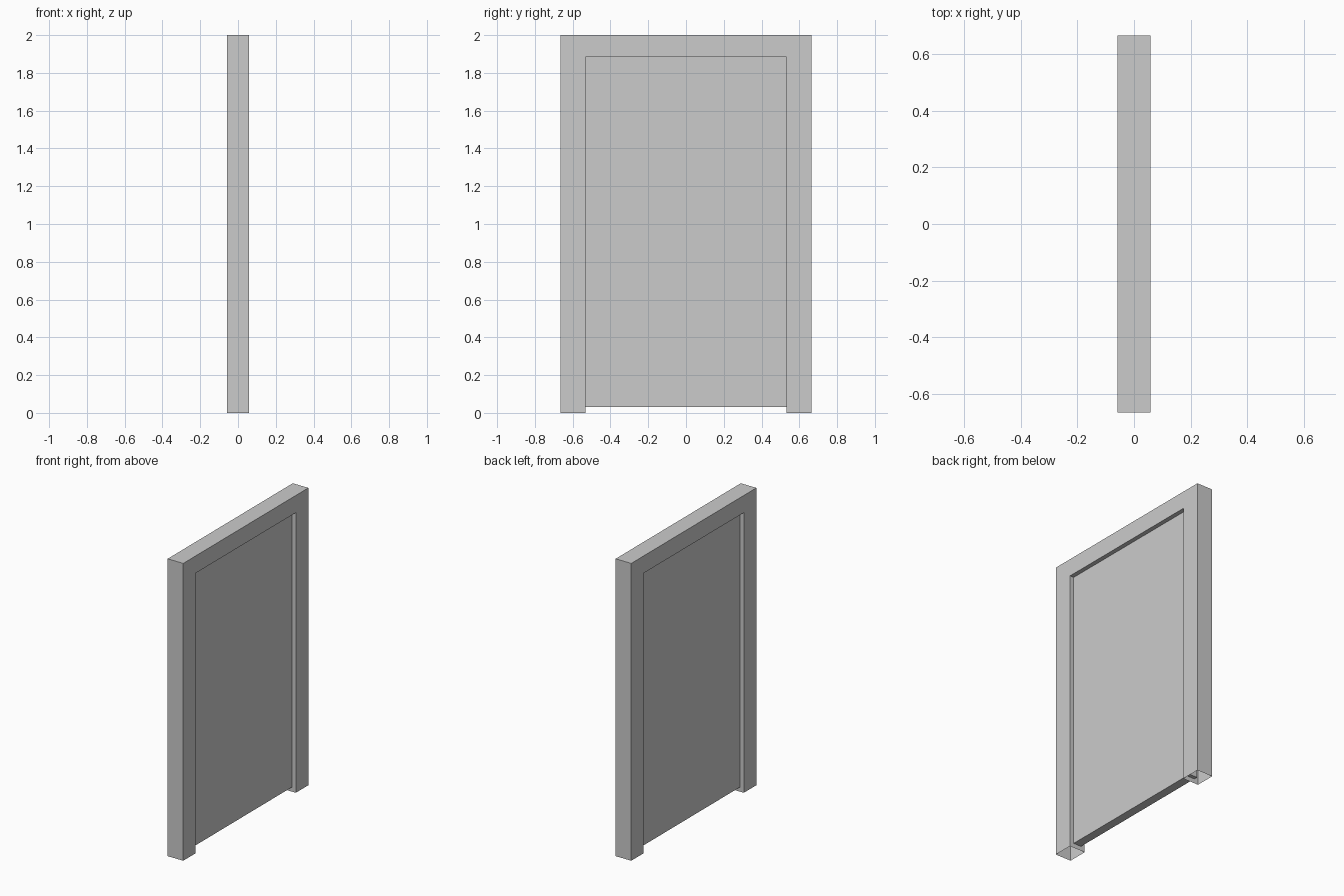
import bpy, bmesh

if "Cube" in bpy.data.objects:
    bpy.data.objects.remove(bpy.data.objects["Cube"])

OUT_Y, IN_Y = 0.665, 0.532      # outer and inner half widths of the frame
TOP, IN_TOP = 2.0, 1.884        # outer and inner heights of the frame
HALF_D = 0.058                  # half depth of the frame
PANEL_D, LAP, GAP = 0.029, 0.025, 0.03   # panel half depth, overlap into frame, floor gap


def finish(name, bm):
    bmesh.ops.recalc_face_normals(bm, faces=bm.faces)
    mesh = bpy.data.meshes.new(name)
    bm.to_mesh(mesh)
    bm.free()
    obj = bpy.data.objects.new(name, mesh)
    bpy.context.collection.objects.link(obj)
    return obj


# Door frame: an upside-down U profile extruded through its depth
bm = bmesh.new()
profile = [(-OUT_Y, 0), (-OUT_Y, TOP), (OUT_Y, TOP), (OUT_Y, 0),
           (IN_Y, 0), (IN_Y, IN_TOP), (-IN_Y, IN_TOP), (-IN_Y, 0)]
face = bm.faces.new([bm.verts.new((-HALF_D, y, z)) for y, z in profile])
ext = bmesh.ops.extrude_face_region(bm, geom=[face], use_keep_orig=True)
verts = [g for g in ext["geom"] if isinstance(g, bmesh.types.BMVert)]
bmesh.ops.translate(bm, verts=verts, vec=(2 * HALF_D, 0, 0))
bmesh.ops.recalc_face_normals(bm, faces=bm.faces)
# The feet are open underneath
feet = [f for f in bm.faces if all(v.co.z < 0.001 for v in f.verts)]
bmesh.ops.delete(bm, geom=feet, context='FACES_ONLY')
finish("door_frame", bm)

# Door panel: thin slab set into the frame, clear of the floor
bm = bmesh.new()
bmesh.ops.create_cube(bm, size=1)
height = IN_TOP + LAP - GAP
bmesh.ops.scale(bm, vec=(2 * PANEL_D, 2 * (IN_Y + LAP), height), verts=bm.verts)
bmesh.ops.translate(bm, vec=(0, 0, GAP + height / 2), verts=bm.verts)
finish("door_panel", bm)
